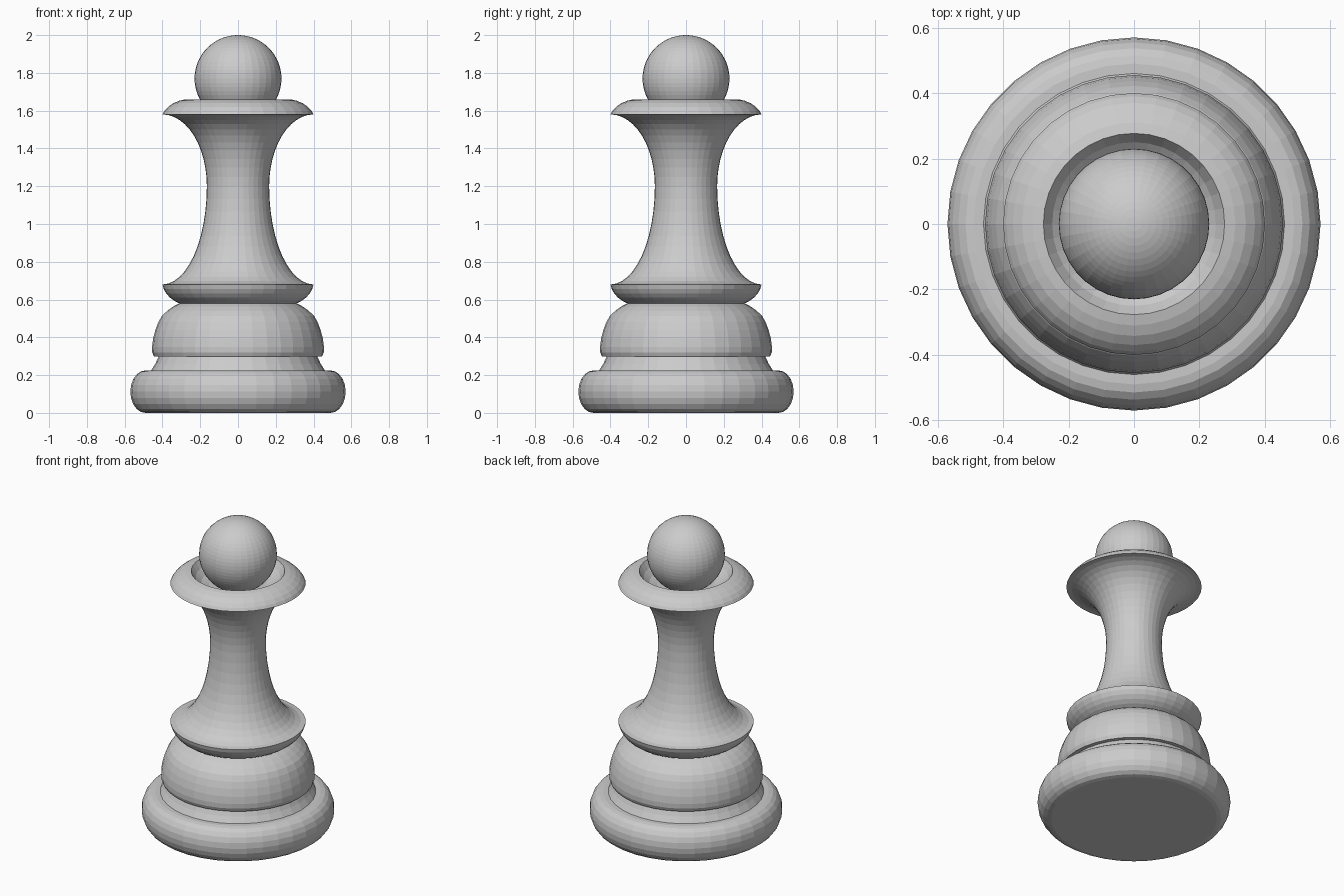
import bpy, bmesh
from math import sin, cos, pi

if "Cube" in bpy.data.objects:
    bpy.data.objects.remove(bpy.data.objects["Cube"])

SIDES = 36


def lathe(name, profile, cap_bottom=False):
    """Spin (radius, z) points, listed bottom to top, around the z axis."""
    bm = bmesh.new()
    rings = []
    for r, z in profile:
        rings.append([bm.verts.new((r * cos(2 * pi * k / SIDES), r * sin(2 * pi * k / SIDES), z))
                      for k in range(SIDES)])
    for a, b in zip(rings, rings[1:]):
        for k in range(SIDES):
            n = (k + 1) % SIDES
            bm.faces.new((a[k], a[n], b[n], b[k]))
    if cap_bottom:
        bm.faces.new(rings[0][::-1])
    mesh = bpy.data.meshes.new(name)
    bm.to_mesh(mesh)
    bm.free()
    obj = bpy.data.objects.new(name, mesh)
    bpy.context.collection.objects.link(obj)
    return obj


# Foot: bulging disc with a flat top ledge
foot = [(0.49 + 0.08 * sin(pi * i / 10), 0.225 * (1 - cos(pi * i / 10)) / 2) for i in range(11)]
lathe("foot", foot + [(0.455, 0.225)], cap_bottom=True)

# Tapered neck between foot and dome
lathe("lower_neck", [(0.46, 0.225), (0.438, 0.26), (0.42, 0.298)])

# Rounded dome with a small underside lip
lathe("dome", [(0.42, 0.298), (0.445, 0.298), (0.454, 0.32), (0.455, 0.35), (0.449, 0.395),
               (0.437, 0.44), (0.422, 0.48), (0.403, 0.513), (0.375, 0.54), (0.345, 0.562),
               (0.31, 0.58)])

# Collar under the shaft
lathe("collar", [(0.31, 0.58), (0.335, 0.592), (0.36, 0.61), (0.38, 0.632), (0.394, 0.657),
                 (0.40, 0.68)])

# Waisted shaft: two quarter ellipses meeting at the waist
WAIST = 1.2
lower = [(0.40 - 0.235 * sin(t), WAIST - 0.52 * cos(t)) for t in (pi / 2 * i / 12 for i in range(13))]
upper = [(0.40 - 0.235 * cos(t), WAIST + 0.38 * sin(t)) for t in (pi / 2 * i / 12 for i in range(1, 13))]
lathe("shaft", lower + upper)

# Rim with a shallow bowl that holds the head
lathe("rim", [(0.40, 1.58), (0.39, 1.598), (0.37, 1.62), (0.342, 1.64), (0.31, 1.653),
              (0.277, 1.66), (0.25, 1.62), (0.215, 1.59), (0.17, 1.575), (0.10, 1.57)])

# Ball head
bpy.ops.mesh.primitive_uv_sphere_add(segments=SIDES, ring_count=32, radius=0.23, location=(0, 0, 1.77))
bpy.context.object.name = "head"
